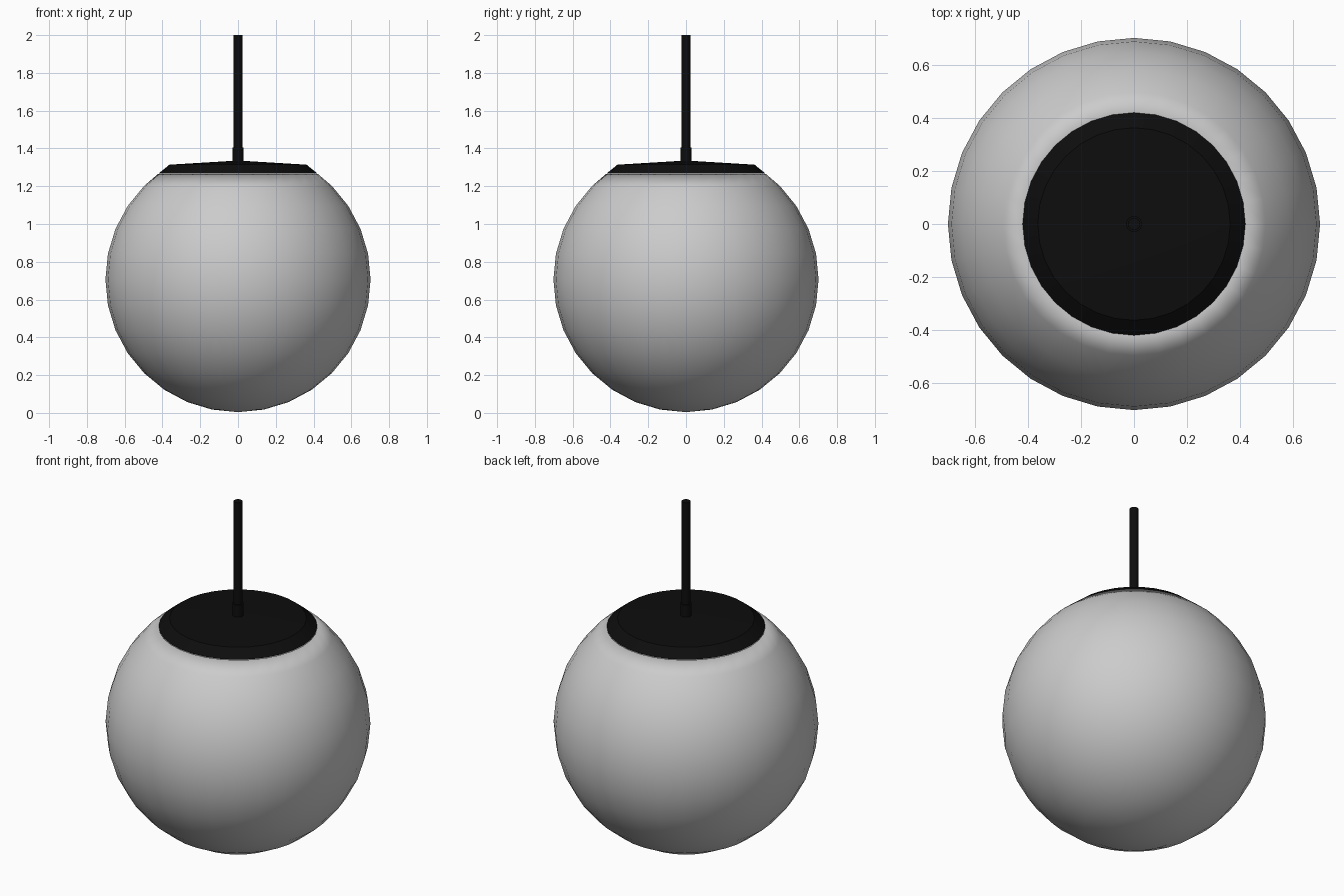
import bpy, bmesh
from math import sin, cos, pi, radians

if "Cube" in bpy.data.objects:
    bpy.data.objects.remove(bpy.data.objects["Cube"])


def lathe(name, profile, sides, mat=None):
    """Revolve (radius, z) points around the z axis; radius 0 makes a pole."""
    bm = bmesh.new()
    rings = []
    for r, z in profile:
        n = 1 if r == 0 else sides
        rings.append([bm.verts.new((r * cos(2 * pi * i / sides), r * sin(2 * pi * i / sides), z))
                      for i in range(n)])
    for a, b in zip(rings, rings[1:]):
        for i in range(sides):
            j = (i + 1) % sides
            quad = [a[i % len(a)], a[j % len(a)], b[j % len(b)], b[i % len(b)]]
            bm.faces.new(list(dict.fromkeys(quad)))
    bmesh.ops.recalc_face_normals(bm, faces=bm.faces)
    mesh = bpy.data.meshes.new(name)
    bm.to_mesh(mesh)
    bm.free()
    obj = bpy.data.objects.new(name, mesh)
    bpy.context.collection.objects.link(obj)
    if mat:
        mesh.materials.append(mat)
    bpy.ops.object.select_all(action='DESELECT')
    obj.select_set(True)
    bpy.context.view_layer.objects.active = obj
    bpy.ops.object.shade_smooth_by_angle(angle=radians(30))
    return obj


black = bpy.data.materials.new("black_metal")
black.diffuse_color = (0.004, 0.004, 0.004, 1)
black.use_nodes = True
black.node_tree.nodes["Principled BSDF"].inputs["Base Color"].default_value = black.diffuse_color

# Glass globe, open at the top under the cap
R, CZ = 0.702, 0.706
profile = [(0, CZ - R)]
for k in range(-7, 5):
    t = radians(11.25 * k)
    profile.append((R * cos(t), CZ + R * sin(t)))
profile.append((0.422, 1.266))
globe = lathe("glass_globe", profile, 32)
shell = globe.modifiers.new("thickness", 'SOLIDIFY')
shell.thickness = 0.01
shell.offset = -1

# Shallow cap closing the globe
lathe("cap", [(0, 1.268), (0.42, 1.268), (0.363, 1.314), (0, 1.336)], 32, black)

# Collar and hanging rod
lathe("collar", [(0, 1.32), (0.03, 1.32), (0.03, 1.405), (0, 1.405)], 32, black)
lathe("hanging_rod", [(0, 1.39), (0.023, 1.39), (0.023, 2.0), (0, 2.0)], 32, black)
